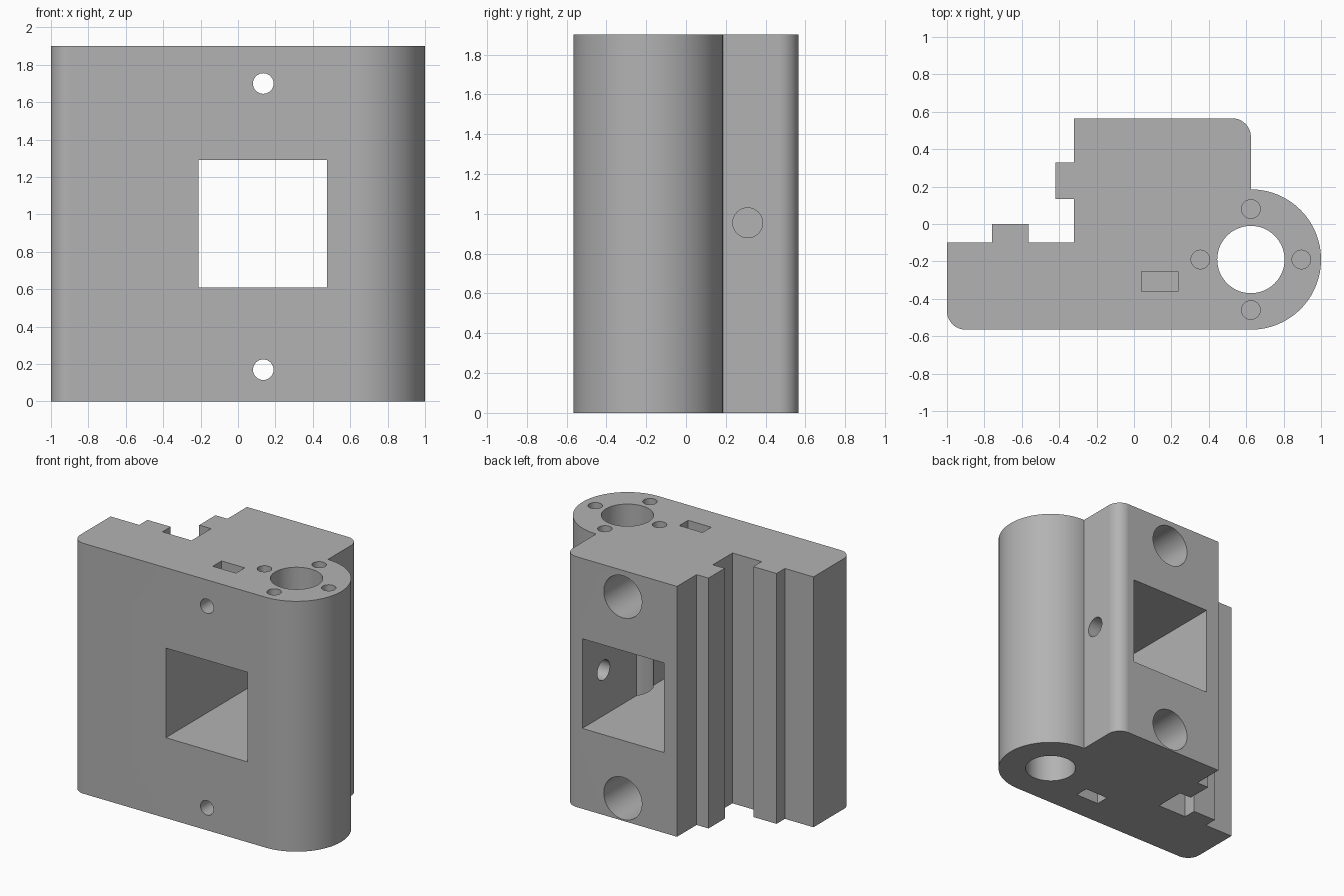
import bpy, bmesh
from math import sin, cos, pi, radians
from mathutils import Matrix, Vector

default = bpy.data.objects.get("Cube")
if default:
    bpy.data.objects.remove(default)

HEIGHT = 1.9
BORE = Vector((0.625, -0.19))
SCREW_X, SCREW_Z = 0.135, (0.17, 1.7)

grey = bpy.data.materials.new("grey plastic")
grey.use_nodes = True
colour = (0.45, 0.45, 0.45, 1)
grey.diffuse_color = colour
grey.node_tree.nodes["Principled BSDF"].inputs["Base Color"].default_value = colour


def make_object(name, bm):
    bmesh.ops.recalc_face_normals(bm, faces=bm.faces)
    mesh = bpy.data.meshes.new(name)
    bm.to_mesh(mesh)
    bm.free()
    mesh.materials.append(grey)
    obj = bpy.data.objects.new(name, mesh)
    bpy.context.collection.objects.link(obj)
    return obj


def arc(cx, cy, r, start, end, steps):
    angles = [radians(start + (end - start) * i / steps) for i in range(steps + 1)]
    return [(cx + r * cos(a), cy + r * sin(a)) for a in angles]


def box(name, low, high):
    bm = bmesh.new()
    low, high = Vector(low), Vector(high)
    bmesh.ops.create_cube(bm, size=1, matrix=Matrix.Translation((low + high) / 2)
                          @ Matrix.Diagonal((*(high - low), 1)))
    return make_object(name, bm)


def cylinder(name, start, end, r, segments=48):
    bm = bmesh.new()
    start, end = Vector(start), Vector(end)
    axis = end - start
    turn = axis.to_track_quat("Z", "Y").to_matrix().to_4x4()
    bmesh.ops.create_cone(bm, cap_ends=True, segments=segments, radius1=r, radius2=r,
                          depth=axis.length, matrix=Matrix.Translation((start + end) / 2) @ turn)
    return make_object(name, bm)


# Body: one profile extruded upward, with rail ribs on the left-hand step
outline = [(-1, -0.1), (-0.76, -0.1), (-0.76, 0), (-0.565, 0), (-0.565, -0.1), (-0.32, -0.1),
           (-0.32, 0.135), (-0.42, 0.135), (-0.42, 0.33), (-0.32, 0.33), (-0.32, 0.565)]
outline += arc(0.525, 0.465, 0.1, 90, 0, 12)
outline += arc(*BORE, 0.375, 90, -90, 64)
outline += arc(-0.9, -0.465, 0.1, 270, 180, 12)
bm = bmesh.new()
base = bm.faces.new([bm.verts.new((x, y, 0)) for x, y in outline])
top = bmesh.ops.extrude_face_region(bm, geom=[base])["geom"]
bmesh.ops.translate(bm, vec=(0, 0, HEIGHT), verts=[v for v in top if isinstance(v, bmesh.types.BMVert)])
body = make_object("bracket_body", bm)

# Window, main bore and side hole
cutters = [box("window_cutter", (-0.21, -0.8, 0.61), (0.475, 0.8, 1.29)),
           cylinder("bore_cutter", (*BORE, -0.2), (*BORE, 2.1), 0.18, 64),
           cylinder("side_hole_cutter", (0.3, 0.31, 0.955), (0.8, 0.31, 0.955), 0.075)]

# Blind fixing holes around the bore
for i in range(4):
    x, y = BORE.x + 0.27 * cos(i * pi / 2), BORE.y + 0.27 * sin(i * pi / 2)
    cutters.append(cylinder("fixing_hole_cutter", (x, y, 1.5), (x, y, 2.1), 0.05, 32))

# Screw holes with deep counterbores from the back
for z in SCREW_Z:
    cutters.append(cylinder("screw_hole_cutter", (SCREW_X, -0.8, z), (SCREW_X, 0.1, z), 0.055, 32))
    cutters.append(cylinder("counterbore_cutter", (SCREW_X, -0.05, z), (SCREW_X, 0.8, z), 0.16))

# Nut slots in the top and bottom
for low, high in ((-0.2, 0.28), (1.6, 2.1)):
    cutters.append(box("nut_slot_cutter", (0.04, -0.36, low), (0.235, -0.255, high)))

bpy.context.view_layer.objects.active = body
for cutter in cutters:
    cut = body.modifiers.new("cut", "BOOLEAN")
    cut.operation = "DIFFERENCE"
    cut.solver = "EXACT"
    cut.object = cutter
    bpy.ops.object.modifier_apply(modifier=cut.name)
    bpy.data.objects.remove(cutter)

# Smooth curved walls, crisp edges
bpy.ops.object.select_all(action="DESELECT")
body.select_set(True)
bpy.ops.object.shade_smooth_by_angle(angle=radians(30))
weighted = body.modifiers.new("flat_faces", "WEIGHTED_NORMAL")
weighted.keep_sharp = True
